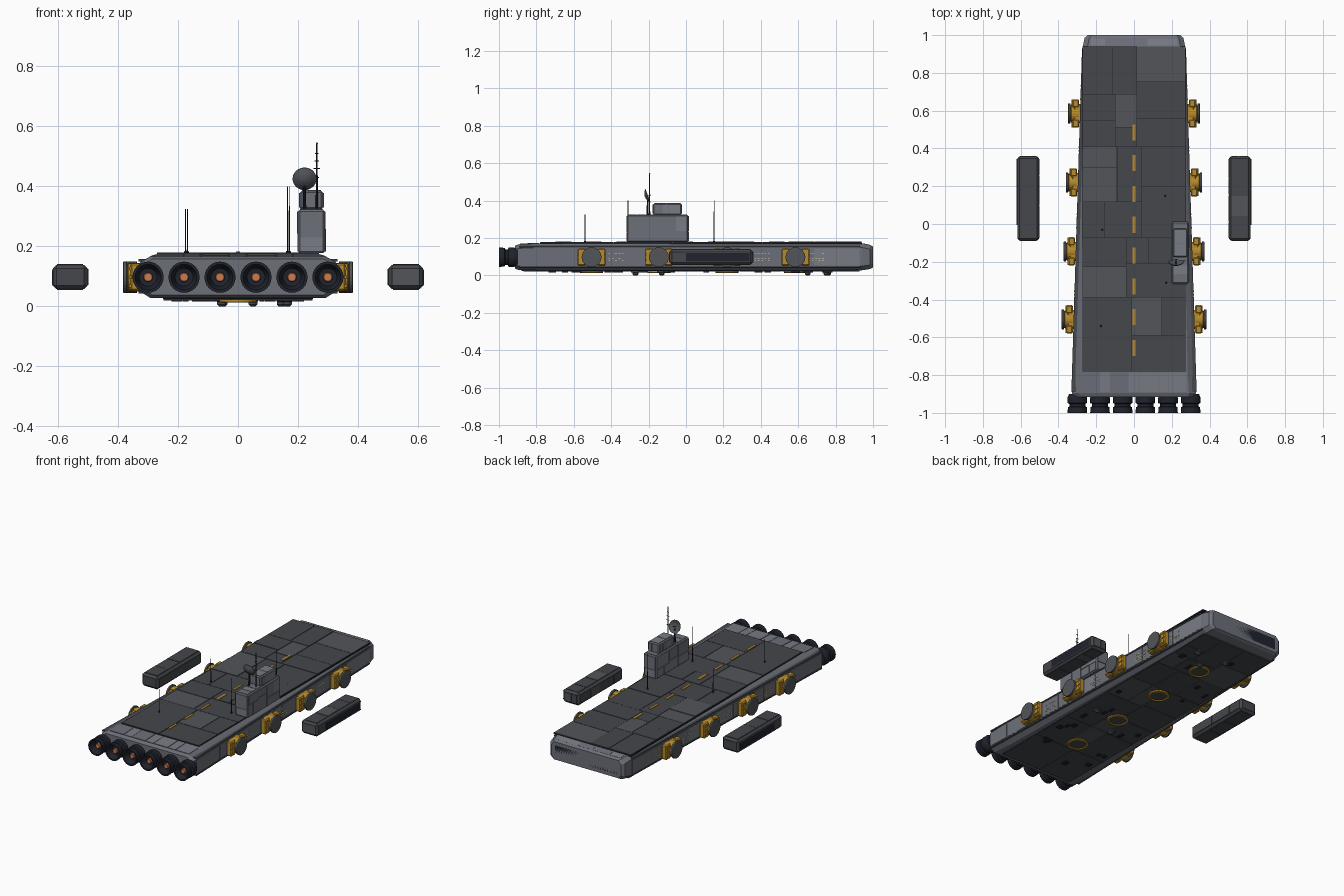
import bpy, bmesh, math, random
from mathutils import Vector, Matrix

if "Cube" in bpy.data.objects:
    bpy.data.objects.remove(bpy.data.objects["Cube"])

random.seed(7)

def material(name, rgb):
    m = bpy.data.materials.new(name)
    m.diffuse_color = (*rgb, 1)
    m.use_nodes = True
    m.node_tree.nodes["Principled BSDF"].inputs["Base Color"].default_value = m.diffuse_color
    return m

GREY = material("hull_grey", (.15, .16, .19))
LIGHT = material("panel_grey", (.19, .20, .235))
DECK = material("deck_dark", (.06, .063, .072))
DECK2 = material("deck_mid", (.085, .09, .10))
DARK = material("near_black", (.014, .017, .026))
GOLD = material("gold", (.48, .26, .025))
GLOW = material("engine_glow", (.6, .2, .08))
LAMP = material("window_light", (.85, .75, .45))

def finish(name, bm, mats):
    bmesh.ops.recalc_face_normals(bm, faces=bm.faces)
    me = bpy.data.meshes.new(name)
    bm.to_mesh(me)
    bm.free()
    for m in mats:
        me.materials.append(m)
    ob = bpy.data.objects.new(name, me)
    bpy.context.collection.objects.link(ob)
    return ob

def box(name, c, s, mat, bevel=0):
    bm = bmesh.new()
    bmesh.ops.create_cube(bm, size=1, matrix=Matrix.Translation(c) @ Matrix.Diagonal((*s, 1)))
    if bevel:
        bmesh.ops.bevel(bm, geom=bm.edges[:], offset=bevel, segments=1, affect='EDGES')
    return finish(name, bm, [mat])

def loft(name, rings, mat):
    bm = bmesh.new()
    vs = [[bm.verts.new(p) for p in r] for r in rings]
    n = len(vs[0])
    for a, b in zip(vs, vs[1:]):
        for i in range(n):
            bm.faces.new((a[i], a[(i + 1) % n], b[(i + 1) % n], b[i]))
    bm.faces.new(vs[0])
    bm.faces.new(vs[-1])
    return finish(name, bm, [mat])

def lathe(name, profile, origin, axis, mat, n=24):
    """Spin (distance along axis, radius) pairs around an axis."""
    rot = Vector((0, 0, 1)).rotation_difference(Vector(axis)).to_matrix()
    rings = [[Vector(origin) + rot @ Vector((r * math.cos(2 * math.pi * i / n),
              r * math.sin(2 * math.pi * i / n), h)) for i in range(n)] for h, r in profile]
    return loft(name, rings, mat)

def split(u0, v0, u1, v1, biggest, out):
    w, h = u1 - u0, v1 - v0
    if max(w, h) < biggest or (max(w, h) < 1.5 * biggest and random.random() < .35):
        out.append((u0, v0, u1, v1))
        return
    t = random.uniform(.35, .65)
    if w > h:
        split(u0, v0, u0 + w * t, v1, biggest, out)
        split(u0 + w * t, v0, u1, v1, biggest, out)
    else:
        split(u0, v0, u1, v0 + h * t, biggest, out)
        split(u0, v0 + h * t, u1, v1, biggest, out)

def panels(name, p, u, v, nrm, biggest, thick, mats, gap=.0015):
    """Irregular thin plating on the parallelogram p + u + v."""
    p, u, v, nrm = map(Vector, (p, u, v, nrm))
    lu, lv = u.length, v.length
    u, v = u.normalized(), v.normalized()
    cells = []
    split(0, 0, lu, lv, biggest, cells)
    bm = bmesh.new()
    for a, b, c, d in cells:
        t = thick * random.uniform(.55, 1)
        q = [(a + gap, b + gap), (c - gap, b + gap), (c - gap, d - gap), (a + gap, d - gap)]
        lo = [bm.verts.new(p + u * i + v * j - nrm * .002) for i, j in q]
        hi = [bm.verts.new(p + u * i + v * j + nrm * t) for i, j in q]
        k = 1 if random.random() < .25 else 0
        faces = [hi, lo] + [[lo[i], lo[(i + 1) % 4], hi[(i + 1) % 4], hi[i]] for i in range(4)]
        for f in faces:
            bm.faces.new(f).material_index = k
    return finish(name, bm, mats)

def hw(y):
    return .30 - .031 * y

# Main hull: chamfered section, tapering to the bow
def section(y, w, lo, hi, c):
    half = [(w - c, lo), (w, lo + .022), (w, hi - .022), (w - c, hi)]
    return [(x, y, z) for x, z in half] + [(-x, y, z) for x, z in reversed(half)]

loft("hull", [section(-.915, hw(-.9) - .012, .037, .158, .03), section(-.895, hw(-.9), .028, .166, .035),
              section(-.78, hw(-.78), .027, .171, .04), section(.94, hw(.94), .027, .171, .025),
              section(.985, .262, .034, .162, .025), section(1.0, .245, .042, .154, .02)], GREY)
panels("stern_plating", (-.28, -.89, .167), (.56, 0, 0), (0, .105, .004), (0, 0, 1), .15, .003, [LIGHT, GREY])
panels("bow_plating", (-.23, .942, .169), (.46, 0, 0), (0, .04, -.008), (0, .2, 1), .13, .003, [GREY, LIGHT])

# Flight deck and belly plating
box("deck_base", (0, .08, .171), (.545, 1.72, .008), DARK)
panels("deck_plating", (-.272, -.78, .174), (.544, 0, 0), (0, 1.72, 0), (0, 0, 1), .27, .006, [DECK, DECK2])
box("belly_base", (0, .02, .028), (.50, 1.80, .008), DARK)
panels("belly_plating", (-.25, -.87, .026), (.50, 0, 0), (0, 1.80, 0), (0, 0, -1), .24, .006, [DECK, DECK2])
for i in range(8):
    box("runway_dash", (0, .485 - i * .163, .1805), (.015, .085, .003), GOLD)

# Bow launch slot
box("bow_slot", (0, .997, .098), (.44, .006, .07), DARK)
box("bow_slot_light", (0, .9985, .122), (.40, .003, .005), GOLD)
for z in (.061, .135):
    box("bow_slot_frame", (0, .996, z), (.46, .008, .006), GREY)

# Side plating, deck-edge lips, windows
for s in (-1, 1):
    y0, y1 = -.89, .93
    panels("side_plating", (s * hw(y0), y0, .052), (s * (hw(y1) - hw(y0)), y1 - y0, 0), (0, 0, .092),
           (s, .031, 0), .2, .004, [GREY, LIGHT])
    for z, t in ((.153, DECK), (.047, DECK)):
        loft("edge_lip", [[(s * (hw(y) + a), y, z + b) for a, b in
                           ((-.02, -.004), (.004, -.004), (.004, .004), (-.02, .004))] for y in (y0, y1)], t)
    for start in (-.41, .37, .66, -.02):
        for i in range(5):
            for z in (.078, .092, .115):
                if random.random() < .75:
                    y = start + i * .018
                    box("window", (s * (hw(y) + .003), y, z), (.005, .009, .004), LAMP)

# Side thrusters with gold housings
for s in (-1, 1):
    for y in (.585, .22, -.145, -.505):
        x = hw(y)
        box("thruster_mount", (s * (x + .012), y, .097), (.05, .10, .085), GOLD, .006)
        for d in (-1, 1):
            box("thruster_block", (s * (x + .026), y + d * .053, .097), (.036, .044, .092), GOLD, .006)
            for z in (.068, .097, .126):
                box("thruster_rib", (s * (x + .044), y + d * .056, z), (.008, .034, .01), GOLD)
        lathe("thruster_collar", [(0, .047), (.04, .047), (.046, .04)], (s * (x + .01), y, .097), (s, 0, 0), GOLD)
        lathe("thruster_disc", [(0, .04), (.004, .053), (.014, .053), (.016, .05)],
              (s * (x + .052), y, .097), (s, 0, 0), DECK2)

# Main engines across the stern
for i in range(6):
    x = -.30 + i * .12
    lathe("engine", [(0, .044), (.02, .052), (.048, .052), (.052, .042), (.066, .042), (.07, .05), (.1, .052),
                     (.1, .043), (.062, .03), (.06, .02)], (x, -.9, .097), (0, -1, 0), DARK)
    lathe("engine_core", [(0, .016), (.022, .016), (.026, .013)], (x, -.955, .097), (0, -1, 0), GLOW, 16)

# Command tower
def plated_block(name, c, s, big):
    cx, cy, cz = c
    hx, hy, hz = s[0] / 2, s[1] / 2, s[2] / 2
    box(name, c, s, GREY, .006)
    m, e = [GREY, LIGHT], .005
    for d in (-1, 1):
        panels(name + "_side", (cx + d * hx, cy - hy + e, cz - hz + e), (0, s[1] - 2 * e, 0), (0, 0, s[2] - 2 * e),
               (d, 0, 0), big, .004, m)
        panels(name + "_end", (cx - hx + e, cy + d * hy, cz - hz + e), (s[0] - 2 * e, 0, 0), (0, 0, s[2] - 2 * e),
               (0, d, 0), big, .004, m)
    panels(name + "_roof", (cx - hx + e, cy - hy + e, cz + hz), (s[0] - 2 * e, 0, 0), (0, s[1] - 2 * e, 0),
           (0, 0, 1), big, .003, m)

plated_block("tower_lower", (.245, -.152, .25), (.088, .328, .146), .09)
plated_block("tower_upper", (.245, -.10, .354), (.076, .152, .062), .06)

# Tower mast and dish
lathe("mast", [(0, .004), (.12, .003), (.217, .002)], (.263, -.195, .324), (0, 0, 1), DARK, 8)
for z, w in ((.43, .016), (.46, .022), (.485, .016), (.51, .012)):
    box("mast_crossbar", (.263, -.195, z), (w, .003, .003), DARK)
lathe("mast_lamp", [(0, .002), (.003, .004), (.006, .002)], (.263, -.195, .54), (0, 0, 1), GLOW, 8)
lathe("dish_post", [(0, .006), (.085, .004)], (.222, -.205, .325), (0, 0, 1), DARK, 8)
lathe("dish", [(-.008, .006), (-.004, .02), (.008, .04), (.01, .04), (0, .02), (-.003, .004)],
      (.222, -.212, .422), (0, .93, .36), DECK2)
lathe("dish_feed", [(0, .002), (.03, .002)], (.222, -.214, .42), (0, .93, .36), DARK, 6)

# Deck antennas
for x, y, top in ((.165, .15, .40), (.171, -.31, .40), (-.175, -.54, .325), (-.169, -.03, .325)):
    lathe("antenna", [(0, .005), (.008, .005), (.01, .002), (top - .175, .0015)], (x, y, .175), (0, 0, 1), DARK, 8)

# Belly lift rings and small turrets
for y in (.585, .22, -.145, -.505):
    lathe("belly_ring", [(0, .062), (.012, .062), (.014, .05), (.008, .047)], (0, y, .026), (0, 0, -1), GOLD, 32)
    lathe("belly_ring_hatch", [(0, .046), (.01, .046)], (0, y, .026), (0, 0, -1), DECK, 32)
for x, y in ((-.055, -.27), (.05, .65), (.145, .75), (.165, -.13), (-.05, .76)):
    box("belly_turret_base", (x, y, .02), (.034, .048, .012), DECK2, .003)
    lathe("belly_turret", [(0, .015), (.01, .015), (.016, .009)], (x, y, .016), (0, 0, -1), DECK, 12)
for i in range(22):
    box("belly_vent", (random.uniform(.08, .22) * random.choice((-1, 1)), random.uniform(-.8, .85), .02),
        (random.uniform(.015, .035), random.uniform(.02, .05), .008), DARK)

# Detached side pods with outward slots
for s in (-1, 1):
    box("side_pod", (s * .56, .135, .0975), (.116, .446, .081), DECK, .012)
    panels("pod_roof", (s * .56 - .045, -.075, .138), (.09, 0, 0), (0, .42, 0), (0, 0, 1), .14, .003, [DECK, DECK2])
    panels("pod_floor", (s * .56 - .045, -.075, .057), (.09, 0, 0), (0, .42, 0), (0, 0, -1), .14, .003, [DECK, DECK2])
    panels("pod_inner", (s * .502, -.075, .069), (0, .42, 0), (0, 0, .057), (-s, 0, 0), .14, .003, [DECK, DECK2])
    for y, d in ((-.088, -1), (.358, 1)):
        panels("pod_end", (s * .56 - .045, y, .069), (.09, 0, 0), (0, 0, .057), (0, d, 0), .07, .003, [DECK, DECK2])
    box("pod_slot", (s * .6175, .17, .096), (.005, .34, .046), DARK)
    for z in (.071, .121):
        box("pod_slot_frame", (s * .618, .17, z), (.006, .35, .005), DECK2)
